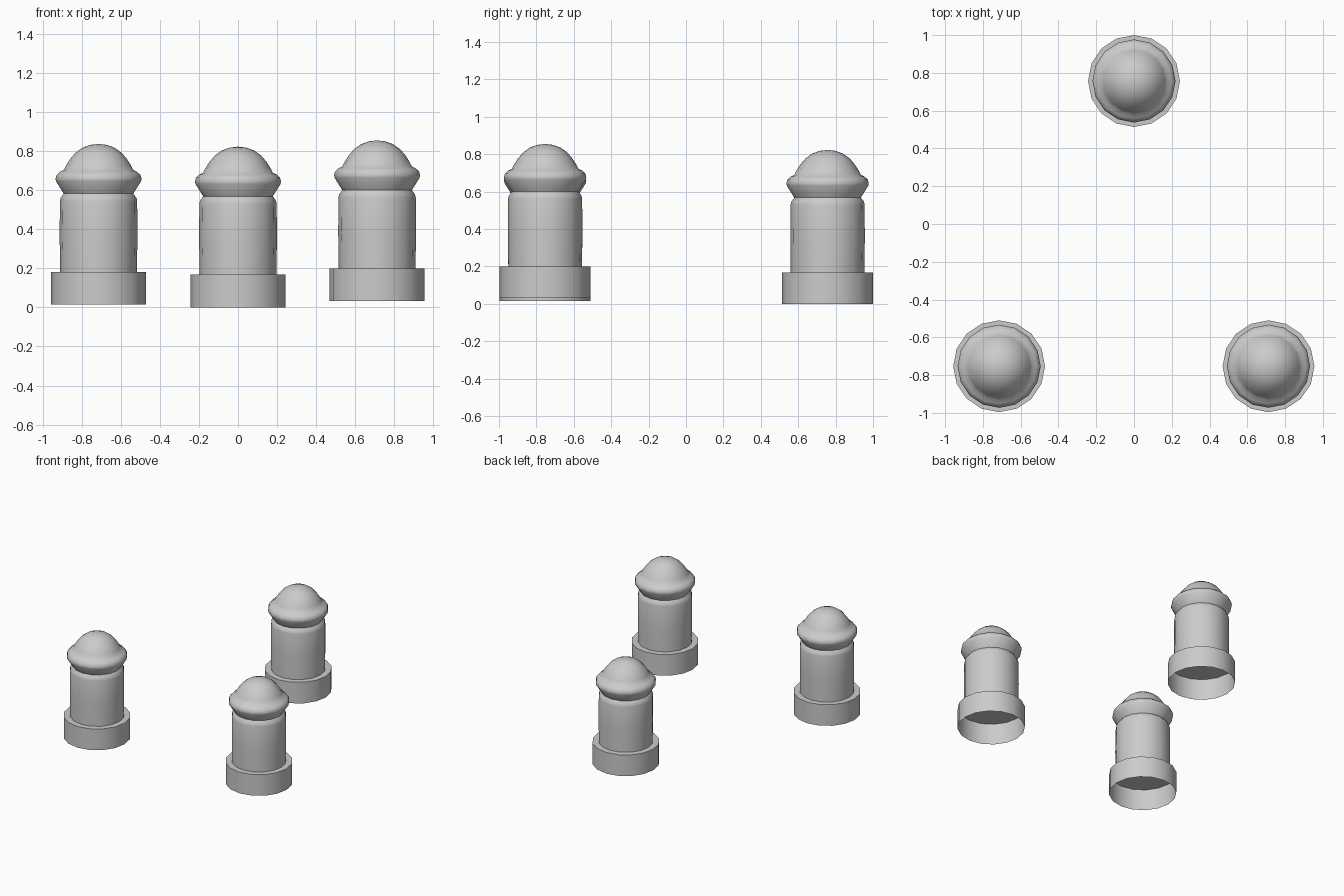
import bpy, bmesh, math

if "Cube" in bpy.data.objects:
    bpy.data.objects.remove(bpy.data.objects["Cube"])

SIDES = 16


def lathe(name, profile, loc, cap_top=False):
    """Spin a (radius, height) profile around z; radius 0 becomes a pole."""
    bm = bmesh.new()
    rings = []
    for r, z in profile:
        if r == 0:
            rings.append([bm.verts.new((0, 0, z))] * SIDES)
        else:
            rings.append([bm.verts.new((r * math.cos(2 * math.pi * i / SIDES),
                                        r * math.sin(2 * math.pi * i / SIDES), z))
                          for i in range(SIDES)])
    for a, b in zip(rings, rings[1:]):
        for i in range(SIDES):
            j = (i + 1) % SIDES
            bm.faces.new(list(dict.fromkeys((a[i], a[j], b[j], b[i]))))
    if cap_top:
        bm.faces.new(rings[-1])
    me = bpy.data.meshes.new(name)
    bm.to_mesh(me)
    bm.free()
    ob = bpy.data.objects.new(name, me)
    ob.location = loc
    bpy.context.collection.objects.link(ob)
    bpy.ops.object.select_all(action='DESELECT')
    ob.select_set(True)
    bpy.context.view_layer.objects.active = ob
    bpy.ops.object.shade_smooth_by_angle(angle=math.radians(40))
    return ob


# Profiles: open-bottomed foot, straight shaft with tapered neck, collar with dome
base = [(0.243, 0), (0.243, 0.168)]
shaft = [(0.197, 0.168), (0.199, 0.35), (0.198, 0.53), (0.194, 0.547), (0.178, 0.568)]
head = [(0.178, 0.568), (0.218, 0.632), (0.220, 0.645), (0.215, 0.664),
        (0.198, 0.68), (0.178, 0.69), (0.165, 0.715), (0.146, 0.745),
        (0.118, 0.778), (0.083, 0.803), (0.043, 0.818), (0, 0.823)]

# Three bollards standing at slightly different heights
places = {"left": (-0.714, -0.753, 0.014),
          "back": (0, 0.757, 0),
          "right": (0.712, -0.753, 0.032)}
for side, loc in places.items():
    lathe(side + "_bollard_base", base, loc, cap_top=True)
    lathe(side + "_bollard_shaft", shaft, loc)
    lathe(side + "_bollard_head", head, loc)
